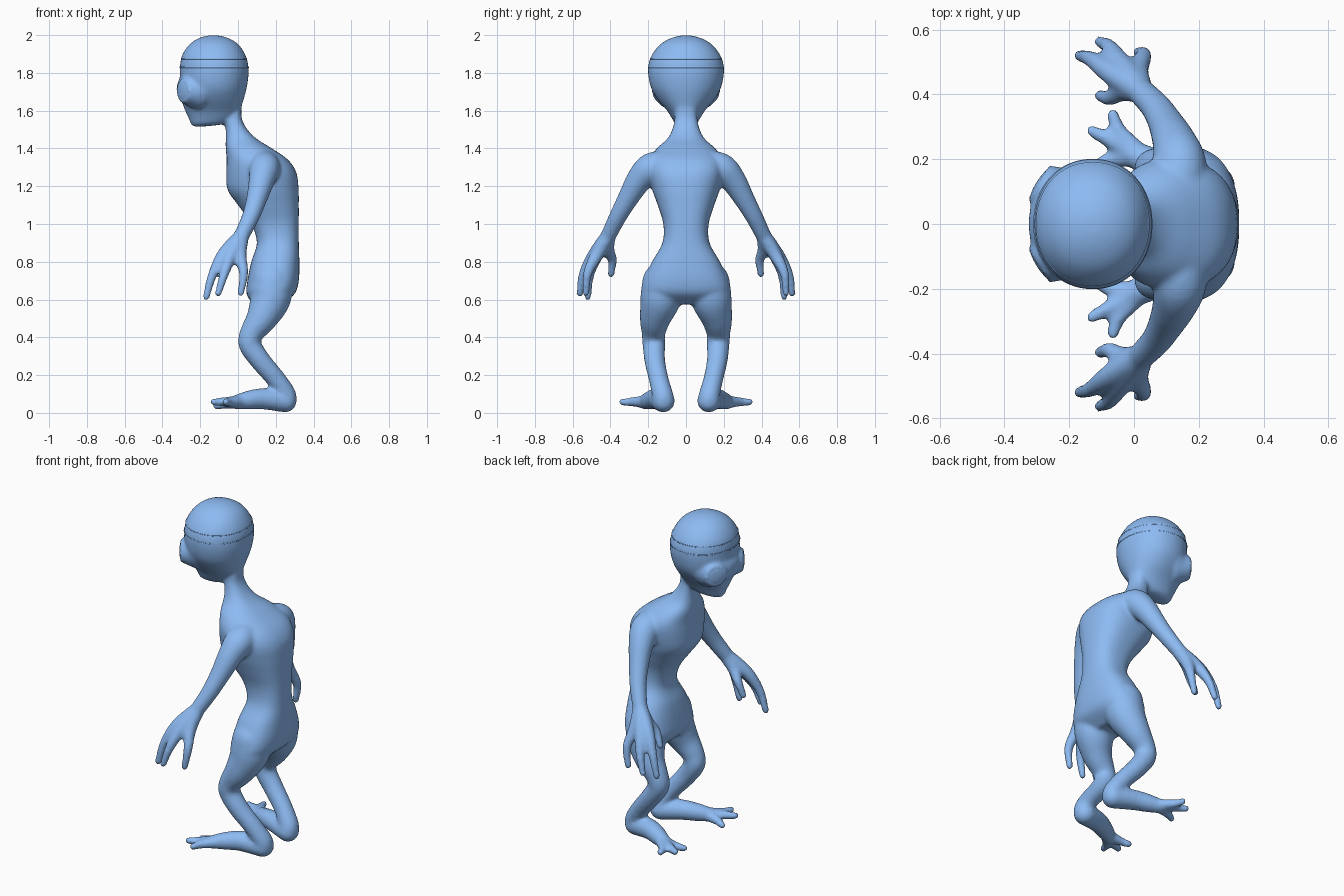
import bpy, bmesh, math
from mathutils import Vector, Matrix

if "Cube" in bpy.data.objects:
    bpy.data.objects.remove(bpy.data.objects["Cube"])

skin_mat = bpy.data.materials.new("skin_blue")
skin_mat.diffuse_color = (0.27, 0.5, 0.9, 1)
skin_mat.use_nodes = True
skin_mat.node_tree.nodes["Principled BSDF"].inputs["Base Color"].default_value = skin_mat.diffuse_color


def spline(keys, steps=5):
    """Catmull-Rom interpolation of equal-length tuples."""
    k = [keys[0]] + list(keys) + [keys[-1]]
    out = []
    for i in range(1, len(k) - 2):
        for s in range(steps):
            t = s / steps
            out.append([0.5 * (2 * b + (c - a) * t + (2 * a - 5 * b + 4 * c - d) * t * t
                               + (3 * b - a - 3 * c + d) * t ** 3)
                        for a, b, c, d in zip(*k[i - 1:i + 3])])
    return out + [list(keys[-1])]


def skin(bm, rings):
    vs = [[bm.verts.new(p) for p in r] for r in rings]
    n = len(vs[0])
    faces = []
    for a, b in zip(vs, vs[1:]):
        faces += [bm.faces.new((a[i], a[(i + 1) % n], b[(i + 1) % n], b[i])) for i in range(n)]
    faces += [bm.faces.new(vs[0][::-1]), bm.faces.new(vs[-1])]
    bmesh.ops.recalc_face_normals(bm, faces=faces)


def stack(bm, keys, power=2.0, n=40, grow=0.0):
    """Horizontal sections: z, x min, x max, half width in y."""
    rings = []
    for z, x0, x1, w in spline(keys):
        ring = []
        for i in range(n):
            c, s = math.cos(math.tau * i / n), math.sin(math.tau * i / n)
            f = lambda v: math.copysign(abs(v) ** (2 / power), v)
            ring.append(((x0 + x1) / 2 + f(c) * ((x1 - x0) / 2 + grow), f(s) * (w + grow), z))
        rings.append(ring)
    skin(bm, rings)


def ball(bm, p, radii):
    bmesh.ops.create_icosphere(bm, subdivisions=3, radius=1,
                               matrix=Matrix.Translation(p) @ Matrix.Diagonal((*radii, 1)))


def tube(bm, keys, side, n=20):
    """Round limb: x, y, z, radius; rounded ends, mirrored by side."""
    pts = [(Vector((x, y * side, z)), r) for x, y, z, r in spline(keys)]
    chord = pts[-1][0] - pts[0][0]
    ref = Vector((0, 0, 0))
    ref[min(range(3), key=lambda a: abs(chord[a]))] = 1
    rings = []
    for i, (p, r) in enumerate(pts):
        t = (pts[min(i + 1, len(pts) - 1)][0] - pts[max(i - 1, 0)][0]).normalized()
        u = t.cross(ref).normalized()
        v = t.cross(u)
        rings.append([p + r * (u * math.cos(math.tau * k / n) + v * math.sin(math.tau * k / n))
                      for k in range(n)])
    skin(bm, rings)
    for p, r in (pts[0], pts[-1]):
        ball(bm, p, (r, r, r))


def finish(bm, name):
    me = bpy.data.meshes.new(name)
    bm.to_mesh(me)
    bm.free()
    me.materials.append(skin_mat)
    me.polygons.foreach_set("use_smooth", [True] * len(me.polygons))
    ob = bpy.data.objects.new(name, me)
    bpy.context.collection.objects.link(ob)
    return ob


bm = bmesh.new()

# torso, from crotch to neck
stack(bm, [(0.575, 0.08, 0.23, 0.19), (0.63, 0.045, 0.3, 0.233), (0.7, 0.05, 0.322, 0.223),
           (0.8, 0.07, 0.325, 0.18), (0.9, 0.1, 0.322, 0.125), (1.0, 0.07, 0.322, 0.12),
           (1.1, 0.0, 0.322, 0.15), (1.18, -0.055, 0.321, 0.178), (1.27, -0.062, 0.31, 0.198),
           (1.34, -0.06, 0.265, 0.195), (1.4, -0.065, 0.18, 0.155), (1.45, -0.065, 0.1, 0.1),
           (1.5, -0.065, 0.05, 0.073), (1.56, -0.075, 0.02, 0.06), (1.64, -0.09, 0.02, 0.06)], 2.5)

# head, with a broad brow carrying the eyes
stack(bm, [(1.515, -0.235, -0.19, 0.02), (1.53, -0.25, -0.07, 0.055), (1.56, -0.262, -0.02, 0.075),
           (1.6, -0.28, 0.01, 0.1), (1.66, -0.3, 0.03, 0.15), (1.72, -0.307, 0.046, 0.185),
           (1.79, -0.308, 0.056, 0.2), (1.85, -0.306, 0.053, 0.198), (1.9, -0.293, 0.037, 0.178),
           (1.95, -0.258, 0.003, 0.138), (1.982, -0.212, -0.045, 0.085), (1.998, -0.16, -0.1, 0.03)], 2.1)
ball(bm, (-0.19, 0, 1.715), (0.137, 0.178, 0.115))

for s in (-1, 1):
    # eye sockets, raised cones on the face
    n = Vector((-0.84, 0.54 * s, 0))
    c = Vector((-0.293, 0.128 * s, 1.705))
    bmesh.ops.create_cone(bm, cap_ends=True, segments=32, radius1=0.1, radius2=0.062, depth=0.09,
                          matrix=Matrix.Translation(c - n * 0.043) @ n.to_track_quat('Z', 'Y').to_matrix().to_4x4())

    # arm
    tube(bm, [(0.14, 0.12, 1.31, 0.08), (0.14, 0.19, 1.29, 0.083), (0.125, 0.25, 1.23, 0.069),
              (0.098, 0.31, 1.13, 0.055), (0.068, 0.36, 1.04, 0.047), (0.025, 0.405, 0.95, 0.042)], s)

    # hand: three fingers and a thumb fanning out of the palm
    for knuckle, mid, tip in [((-0.075, 0.47, 0.84), (-0.135, 0.51, 0.73), (-0.168, 0.52, 0.614)),
                              ((-0.04, 0.49, 0.83), (-0.075, 0.545, 0.73), (-0.105, 0.562, 0.632)),
                              ((0.01, 0.47, 0.84), (0.03, 0.52, 0.74), (0.015, 0.53, 0.635)),
                              ((-0.03, 0.415, 0.87), (-0.075, 0.39, 0.81), (-0.105, 0.397, 0.735))]:
        tube(bm, [(0.02, 0.41, 0.94, 0.04), (*knuckle, 0.036), (*mid, 0.025), (*tip, 0.019)], s, 14)

    # thigh, knee, shin and heel
    tube(bm, [(0.18, 0.122, 0.69, 0.11), (0.17, 0.135, 0.6, 0.108), (0.125, 0.163, 0.5, 0.083),
              (0.072, 0.172, 0.42, 0.063), (0.064, 0.17, 0.36, 0.06), (0.12, 0.165, 0.275, 0.055),
              (0.2, 0.145, 0.18, 0.052), (0.25, 0.125, 0.1, 0.056), (0.25, 0.12, 0.063, 0.061)], s)

    # foot and toes
    tube(bm, [(0.25, 0.12, 0.063, 0.061), (0.13, 0.155, 0.075, 0.056), (0.05, 0.19, 0.067, 0.049),
              (-0.01, 0.22, 0.057, 0.038)], s)
    for mid, tip in [((-0.07, 0.2, 0.045), (-0.115, 0.18, 0.036)),
                     ((-0.08, 0.262, 0.058), (-0.13, 0.287, 0.058)),
                     ((-0.045, 0.285, 0.058), (-0.065, 0.338, 0.058))]:
        tube(bm, [(0.02, 0.21, 0.06, 0.036), (*mid, 0.025), (*tip, 0.019)], s, 14)

body = finish(bm, "body")
# fuse the parts into one soft skin
m = body.modifiers.new("fuse", 'REMESH')
m.mode = 'VOXEL'
m.voxel_size = 0.01
m.use_smooth_shade = True
m = body.modifiers.new("soften", 'SMOOTH')
m.factor = 0.5
m.iterations = 8

# seam bands around the skull
for name, z, x0, x1, w in (("lower_skull_seam", 1.83, -0.31, 0.056, 0.2),
                           ("upper_skull_seam", 1.875, -0.302, 0.047, 0.19)):
    bm = bmesh.new()
    stack(bm, [(z - 0.003, x0, x1, w), (z + 0.003, x0, x1, w)], 2.1, 64, 0.001)
    finish(bm, name)

# round eye lenses set in the sockets
for s, name in ((-1, "eye_right"), (1, "eye_left")):
    bm = bmesh.new()
    ball(bm, (0, 0, 0), (0.05, 0.05, 0.01))
    n = Vector((-0.84, 0.54 * s, 0))
    ob = finish(bm, name)
    ob.matrix_world = (Matrix.Translation(Vector((-0.293, 0.128 * s, 1.705)) - n * 0.003)
                       @ n.to_track_quat('Z', 'Y').to_matrix().to_4x4())
